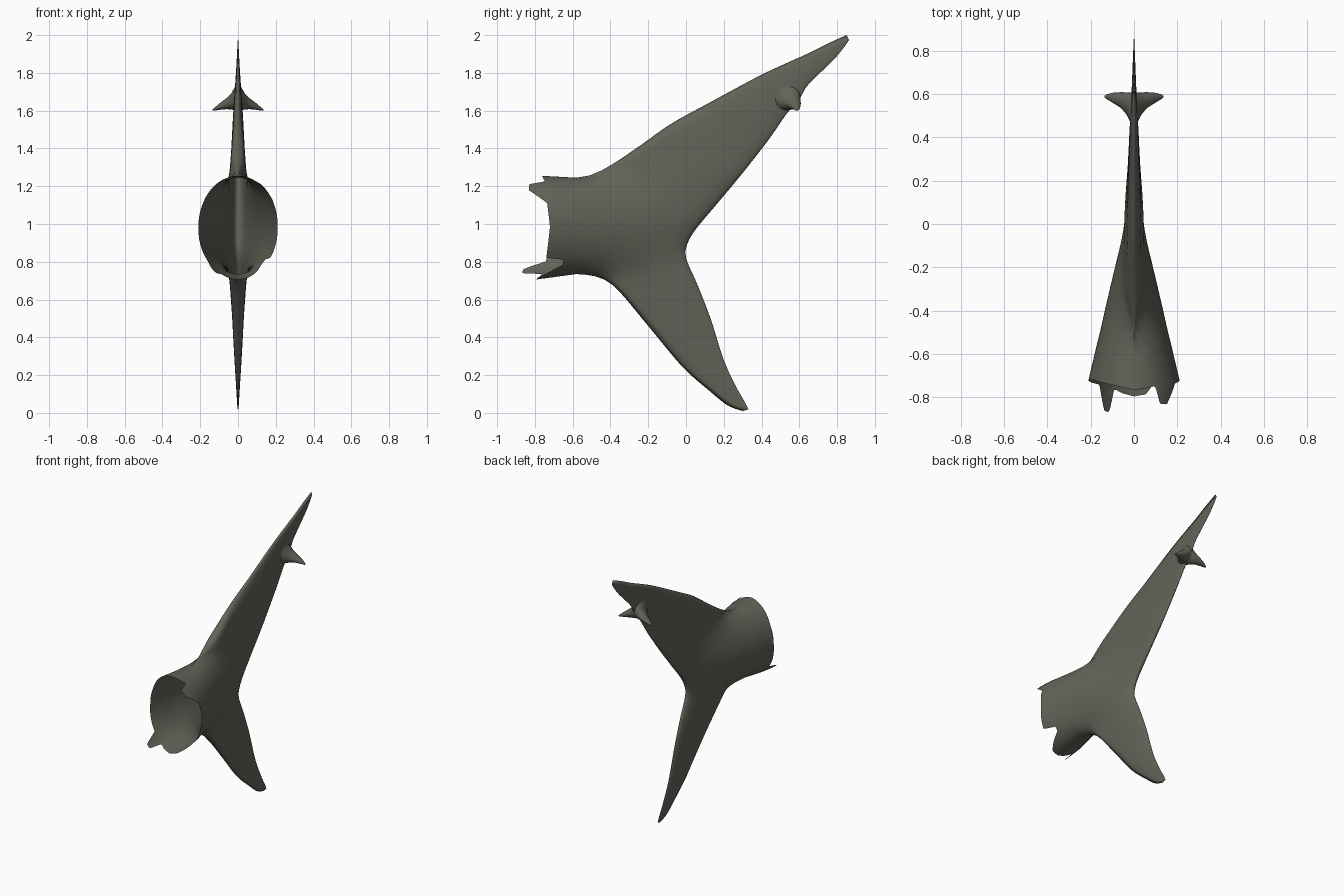
import bpy, bmesh, math

if "Cube" in bpy.data.objects:
    bpy.data.objects.remove(bpy.data.objects["Cube"])

skin = bpy.data.materials.new("dark_olive_grey")
skin.diffuse_color = (0.12, 0.125, 0.097, 1)
skin.use_nodes = True
skin.node_tree.nodes["Principled BSDF"].inputs["Base Color"].default_value = skin.diffuse_color

# ---------- helpers ----------
def lerp_table(tab, x):
    if x <= tab[0][0]:
        return tab[0][1]
    for (a, p), (b, q) in zip(tab, tab[1:]):
        if x <= b:
            return p + (q - p) * (x - a) / (b - a)
    return tab[-1][1]

def curve(pts):
    """Length-parameterised Catmull-Rom curve through the points."""
    dense, n = [], len(pts)
    for i in range(n - 1):
        p = [pts[max(i - 1, 0)], pts[i], pts[i + 1], pts[min(i + 2, n - 1)]]
        for k in range(12):
            t = k / 12
            dense.append(tuple(0.5 * (2 * b + (c - a) * t + (2 * a - 5 * b + 4 * c - d) * t * t
                               + (3 * b - a - 3 * c + d) * t ** 3) for a, b, c, d in zip(*p)))
    dense.append(pts[-1])
    acc = [0]
    for a, b in zip(dense, dense[1:]):
        acc.append(acc[-1] + math.dist(a, b))
    ys = [(l / acc[-1], d[0]) for l, d in zip(acc, dense)]
    zs = [(l / acc[-1], d[1]) for l, d in zip(acc, dense)]
    return lambda t: (lerp_table(ys, t), lerp_table(zs, t))

def smooth(t):
    t = max(0, min(1, t))
    return t * t * (3 - 2 * t)

def grid(bm, rows):
    vs = [[bm.verts.new(p) for p in r] for r in rows]
    for a, b in zip(vs, vs[1:]):
        for i in range(len(a) - 1):
            bm.faces.new((a[i], a[i + 1], b[i + 1], b[i]))

def finish(bm, name):
    bmesh.ops.remove_doubles(bm, verts=bm.verts, dist=0.0004)
    bmesh.ops.recalc_face_normals(bm, faces=bm.faces)
    me = bpy.data.meshes.new(name)
    bm.to_mesh(me)
    bm.free()
    me.materials.append(skin)
    me.polygons.foreach_set("use_smooth", [True] * len(me.polygons))
    ob = bpy.data.objects.new(name, me)
    bpy.context.collection.objects.link(ob)
    return ob

# ---------- side outlines (y, z) ----------
TOP = curve([(-.58, 1.245), (-.5, 1.26), (-.4, 1.31), (-.25, 1.41), (-.08, 1.53), (.12, 1.64),
             (.38, 1.78), (.55, 1.86), (.64, 1.9), (.75, 1.955), (.85, 2.0)])
LOW = curve([(-.58, .735), (-.47, .72), (-.37, .66), (-.2, .46), (-.02, .245), (.12, .12),
             (.22, .04), (.3, .01)])
REAR = curve([(.85, 2.0), (.866, 1.98), (.8, 1.89), (.72, 1.81), (.64, 1.73), (.6, 1.66),
              (.53, 1.58), (.44, 1.45), (.3, 1.27), (.15, 1.09), (.05, .97), (.005, .89),
              (0, .82), (.06, .68), (.13, .5), (.2, .28), (.27, .13), (.33, .02), (.3, .01)])
Y0, C0, H0 = -.58, .99, .255
BODY = [(-.58, .177), (-.4, .133), (-.26, .1), (-.1, .062), (0, .04), (.12, .025)]
FIN = [(0, .016), (.2, .023), (.5, .033), (.7, .045), (.9, .045), (1.25, .046), (1.4, .036),
       (1.6, .028), (1.8, .019), (2, .013)]
# torn front rim: angle from the top towards +x, y
RIM = [(0, -.765), (20, -.755), (27, -.745), (34, -.83), (45, -.83), (62, -.735), (90, -.72),
       (128, -.74), (131, -.65), (140, -.65), (152, -.72), (165, -.785), (180, -.795),
       (195, -.78), (205, -.76), (212, -.87), (220, -.86), (228, -.74), (270, -.72),
       (300, -.72), (330, -.74), (360, -.765)]
NU, NS = 64, 36

def tail_point(s, u):
    """Blend the four outlines into the side plane, then give it a half width."""
    L = (Y0, C0 + H0 * math.cos(math.pi * u))
    R, T, B = REAR(u), TOP(s), LOW(s)
    T0, T1, B0, B1 = TOP(0), TOP(1), LOW(0), LOW(1)
    y, z = [(1 - s) * L[i] + s * R[i] + (1 - u) * T[i] + u * B[i]
            - (1 - s) * (1 - u) * T0[i] - s * (1 - u) * T1[i]
            - (1 - s) * u * B0[i] - s * u * B1[i] for i in (0, 1)]
    q = (z - C0) / (H0 + .1 * smooth(s / .4))
    body = lerp_table(BODY, y) * max(0, 1 - q * q) ** (.5 + smooth(s / .4))
    v = 1 - 2 * min(u, 1 - u)
    fin = lerp_table(FIN, z) * math.sqrt(max(0, 1 - v ** 6)) * smooth(s / .25)
    w = (body ** 3 + fin ** 3) ** (1 / 3) * math.sqrt(max(0, 1 - s ** 6))
    if u in (0, 1) or s == 1:
        w = 0
    return w, y, z

# ---------- tail: two mirrored fin halves and the torn open collar ----------
bm = bmesh.new()
us = [k / NU for k in range(NU + 1)]
ss = [math.sin(math.pi / 2 * k / NS) for k in range(NS)] + [1]
half = [[tail_point(s, u) for u in us] for s in ss]
for side in (1, -1):
    grid(bm, [[(side * w, y, z) for w, y, z in row] for row in half])
    collar = []
    for k in range(9):
        row = []
        for u in us:
            ang = 180 * u if side > 0 else 360 - 180 * u
            y = Y0 + (lerp_table(RIM, ang) - Y0) * k / 8
            d = Y0 - y
            w = min(.177 + d * .235, .215)
            a = math.pi * u
            x = 0 if u in (0, 1) else side * w * math.sin(a)
            row.append((x, y, C0 - .04 * d + (H0 + .095 * d) * math.cos(a)))
        collar.append(row)
    grid(bm, collar)
finish(bm, "tail_fin")

# ---------- small side spurs near the upper tip ----------
# x, y min, y max, z min, z max
SPUR = [(0, .45, .605, 1.6, 1.75), (.02, .475, .606, 1.603, 1.72), (.035, .505, .607, 1.606, 1.692),
        (.06, .535, .608, 1.608, 1.667), (.1, .56, .605, 1.604, 1.637),
        (.125, .575, .598, 1.6, 1.615), (.135, .583, .592, 1.6, 1.607)]
for side, name in ((1, "right_spur"), (-1, "left_spur")):
    bm = bmesh.new()
    rings = []
    for x, ya, yb, za, zb in SPUR:
        rings.append([(side * x, (ya + yb) / 2 + (yb - ya) / 2 * math.cos(a),
                       (za + zb) / 2 + (zb - za) / 2 * math.sin(a))
                      for a in (2 * math.pi * k / 20 for k in range(21))])
    x, ya, yb, za, zb = SPUR[-1]
    rings.append([(side * .137, (ya + yb) / 2, (za + zb) / 2)] * 21)
    vs = [[bm.verts.new(p) for p in r[:-1]] for r in rings[:-1]]
    tip = bm.verts.new(rings[-1][0])
    for a, b in zip(vs, vs[1:]):
        for i in range(20):
            bm.faces.new((a[i], a[(i + 1) % 20], b[(i + 1) % 20], b[i]))
    for i in range(20):
        bm.faces.new((vs[-1][i], vs[-1][(i + 1) % 20], tip))
    finish(bm, name)
